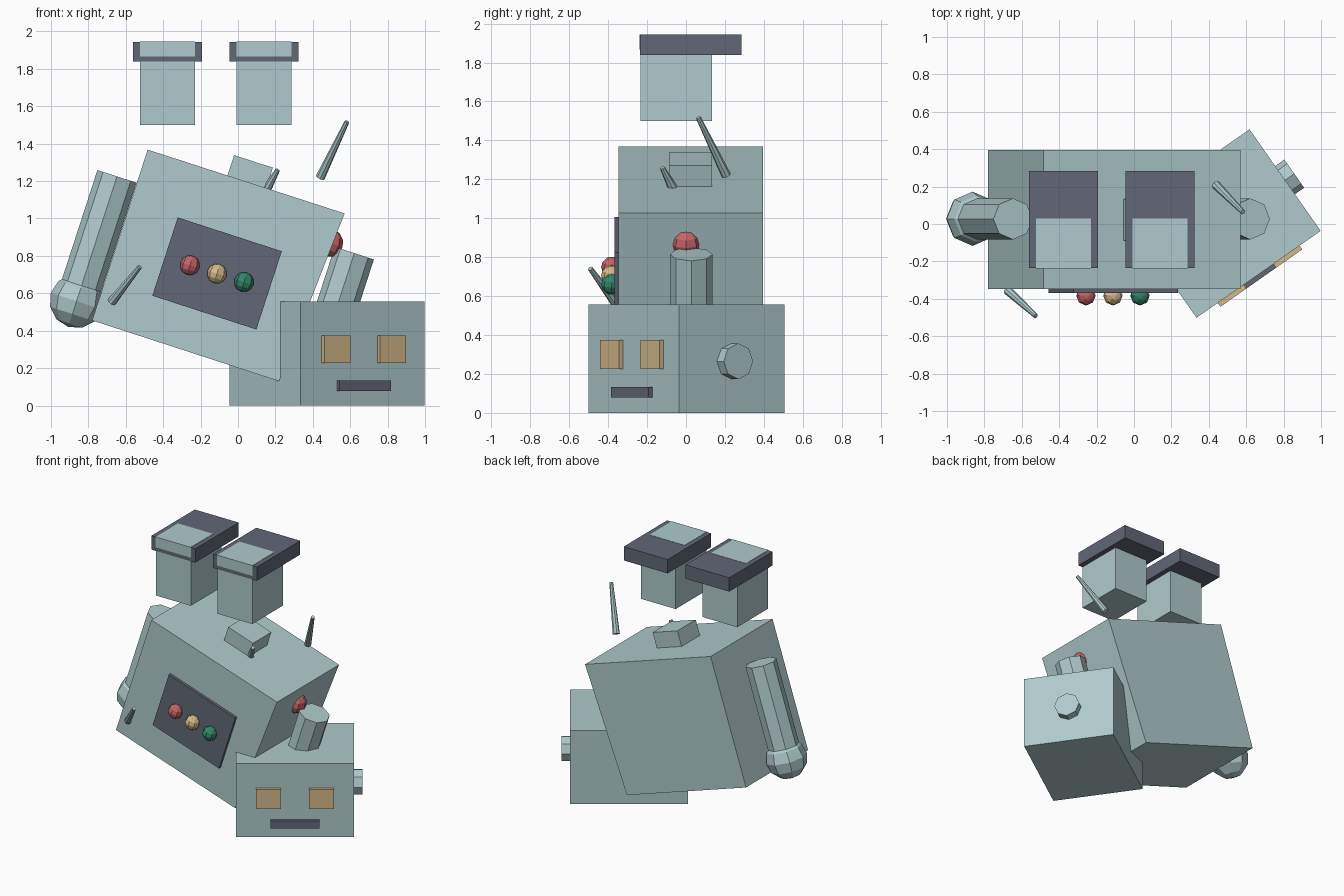
import bpy, bmesh, math
from mathutils import Vector, Matrix

if "Cube" in bpy.data.objects:
    bpy.data.objects.remove(bpy.data.objects["Cube"])

TILT = math.radians(18)   # lean of the body
TURN = math.radians(35)   # turn of the fallen head


def material(name, rgb):
    m = bpy.data.materials.new(name)
    m.diffuse_color = (*rgb, 1)
    m.use_nodes = True
    m.node_tree.nodes["Principled BSDF"].inputs["Base Color"].default_value = m.diffuse_color
    return m


TEAL = material("pale_teal", (0.429, 0.591, 0.604))
DARK = material("dark_slate", (0.122, 0.136, 0.181))
RED = material("red", (0.56, 0.127, 0.138))
YELLOW = material("sand_yellow", (0.658, 0.485, 0.254))
GREEN = material("green", (0.032, 0.242, 0.141))


def finish(name, bm, mat, matrix=Matrix()):
    bmesh.ops.recalc_face_normals(bm, faces=bm.faces)
    me = bpy.data.meshes.new(name)
    bm.to_mesh(me)
    bm.free()
    me.materials.append(mat)
    ob = bpy.data.objects.new(name, me)
    ob.matrix_world = matrix
    bpy.context.collection.objects.link(ob)
    return ob


def place(loc, tilt=0, turn=0):
    return (Matrix.Translation(loc) @ Matrix.Rotation(turn, 4, 'Z')
            @ Matrix.Rotation(tilt, 4, 'Y'))


def box(name, size, mat, matrix):
    bm = bmesh.new()
    bmesh.ops.create_cube(bm, size=1)
    bmesh.ops.scale(bm, vec=size, verts=bm.verts)
    return finish(name, bm, mat, matrix)


def span_box(name, lo, hi, mat):
    lo, hi = Vector(lo), Vector(hi)
    return box(name, hi - lo, mat, Matrix.Translation((lo + hi) / 2))


def rod(name, a, b, r1, r2, mat, spin=None):
    # tapered eight-sided rod from a to b
    a, b = Vector(a), Vector(b)
    bm = bmesh.new()
    bmesh.ops.create_cone(bm, cap_ends=True, segments=8, radius1=r1,
                          radius2=r2, depth=(b - a).length)
    rot = spin or (b - a).to_track_quat('Z', 'Y').to_matrix().to_4x4()
    return finish(name, bm, mat, Matrix.Translation((a + b) / 2) @ rot)


def ball(name, loc, r, mat):
    bm = bmesh.new()
    bmesh.ops.create_uvsphere(bm, u_segments=8, v_segments=6, radius=r)
    return finish(name, bm, mat, place(loc, TILT))


# Body: slightly tapered tilted block
bm = bmesh.new()
profile = [(-0.483, 1.368), (0.57, 1.027), (0.219, 0.13), (-0.78, 0.455)]
face = bm.faces.new([bm.verts.new((x, -0.347, z)) for x, z in profile])
ext = bmesh.ops.extrude_face_region(bm, geom=[face])
bmesh.ops.translate(bm, vec=(0, 0.742, 0),
                    verts=[v for v in ext["geom"] if isinstance(v, bmesh.types.BMVert)])
finish("body", bm, TEAL)

# Chest panel and buttons
box("chest_panel", (0.585, 0.04, 0.44), DARK, place((-0.112, -0.348, 0.706), TILT))
for i, (name, mat) in enumerate((("red", RED), ("yellow", YELLOW), ("green", GREEN))):
    ball(name + "_button", (-0.257 + 0.1445 * i, -0.383, 0.75 - 0.045 * i), 0.053, mat)

# Neck stub and side lamp
box("neck_stub", (0.218, 0.22, 0.2), TEAL, place((0.052, 0.023, 1.21), TILT))
ball("side_lamp", (0.487, 0.0, 0.87), 0.076, RED)

# Arms and hand, following the tilt of the body
down = Vector((-math.sin(TILT), 0, -math.cos(TILT)))
tilt_matrix = Matrix.Rotation(TILT, 4, 'Y')
for name, top in (("left_arm", (-0.647, 0.027, 1.225)), ("right_arm", (0.622, 0.027, 0.815))):
    top = Vector(top)
    rod(name, top + down * 0.7, top, 0.11, 0.11, TEAL, tilt_matrix)
ball("left_hand", (-0.863, 0.028, 0.558), 0.145, TEAL)

# Loose splinters
for i, (a, b) in enumerate((
        ((0.15, -0.065, 1.15), (0.212, -0.122, 1.26)),
        ((0.44, 0.207, 1.22), (0.583, 0.063, 1.518)),
        ((-0.675, -0.355, 0.555), (-0.525, -0.492, 0.742)))):
    rod("splinter_%d" % (i + 1), a, b, 0.025, 0.013, TEAL)

# Upturned legs with feet on top
for side, x in (("left", -0.377), ("right", 0.139)):
    span_box(side + "_leg", (x - 0.146, -0.235, 1.5), (x + 0.146, 0.133, 1.86), TEAL)
    span_box(side + "_foot", (x - 0.184, -0.236, 1.838), (x + 0.184, 0.284, 1.943), DARK)
    span_box(side + "_ankle", (x - 0.148, -0.238, 1.866), (x + 0.148, 0.03, 1.945), TEAL)

# Head lying on the ground
W, D, H = 0.81, 0.663, 0.557
head = place((0.476, 0.0025, 0), 0, TURN)
box("head", (W, D, H), TEAL, head @ Matrix.Translation((0, 0, H / 2)))
for side, x in (("left", -0.182), ("right", 0.182)):
    box(side + "_eye", (0.17, 0.05, 0.148), YELLOW,
        head @ Matrix.Translation((x, -D / 2, 0.3)))
box("mouth", (0.335, 0.05, 0.055), DARK, head @ Matrix.Translation((0, -D / 2, 0.106)))
rod("ear_bolt", head @ Vector((W / 2 - 0.03, 0, 0.265)),
    head @ Vector((W / 2 + 0.06, 0, 0.265)), 0.092, 0.092, TEAL)
